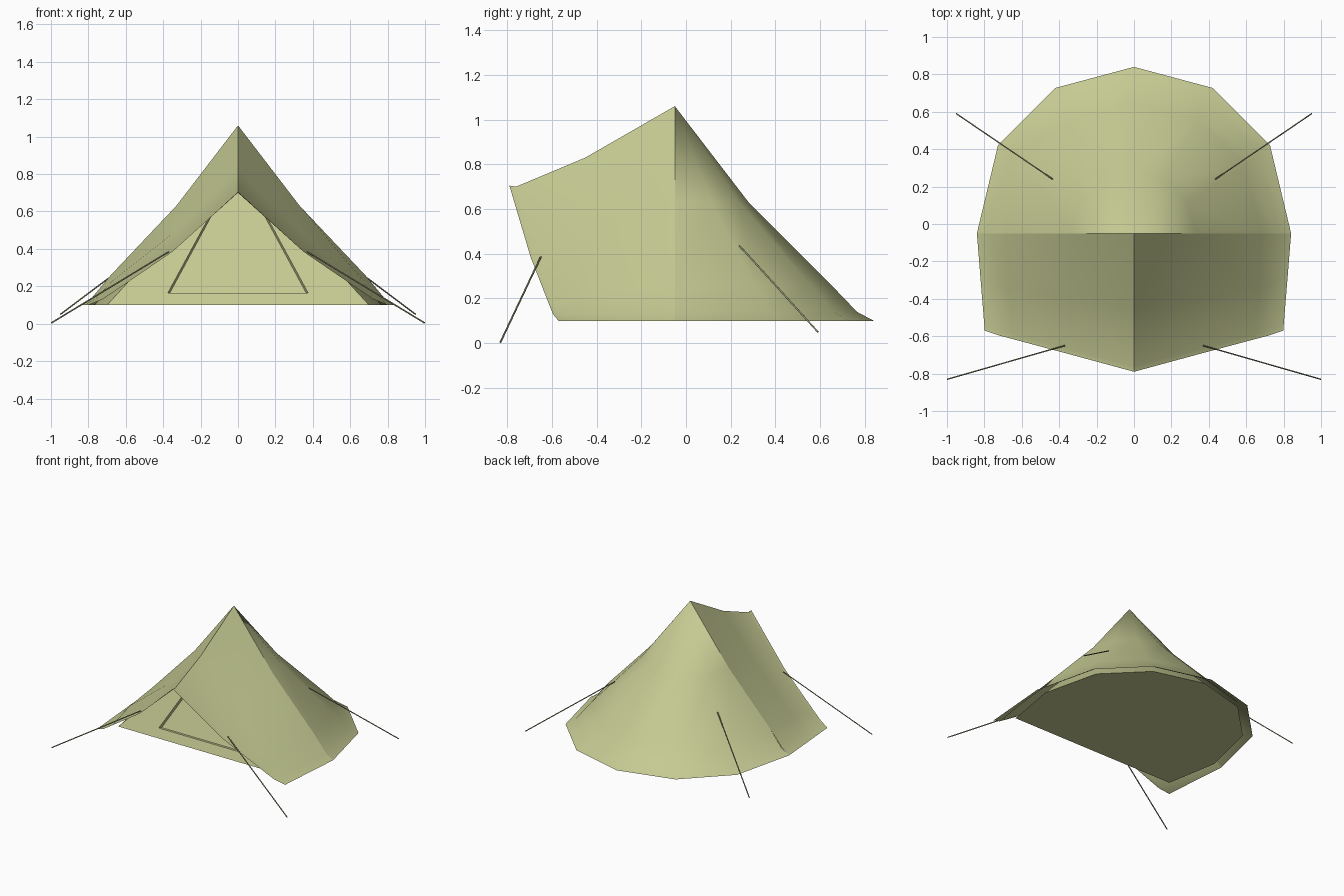
import bpy, bmesh, math
from mathutils import Vector

if "Cube" in bpy.data.objects:
    bpy.data.objects.remove(bpy.data.objects["Cube"])

canvas = bpy.data.materials.new("canvas")
canvas.diffuse_color = (0.56, 0.59, 0.29, 1)
canvas.use_nodes = True
canvas.node_tree.nodes["Principled BSDF"].inputs["Base Color"].default_value = canvas.diffuse_color
rope_mat = bpy.data.materials.new("rope")
rope_mat.diffuse_color = (0.30, 0.31, 0.18, 1)
rope_mat.use_nodes = True
rope_mat.node_tree.nodes["Principled BSDF"].inputs["Base Color"].default_value = rope_mat.diffuse_color


def finish(name, bm, mat=canvas, angle=35):
    me = bpy.data.meshes.new(name)
    bm.to_mesh(me)
    bm.free()
    ob = bpy.data.objects.new(name, me)
    bpy.context.collection.objects.link(ob)
    me.materials.append(mat)
    bpy.ops.object.select_all(action='DESELECT')
    ob.select_set(True)
    bpy.context.view_layer.objects.active = ob
    bpy.ops.object.shade_smooth_by_angle(angle=math.radians(angle))
    return ob


def loft(bm, rows):
    """Bridge rows of points with quads; coincident points are merged."""
    grid = [[bm.verts.new(p) for p in r] for r in rows]
    for a, b in zip(grid, grid[1:]):
        for i in range(len(a) - 1):
            bm.faces.new((a[i], a[i + 1], b[i + 1], b[i]))
    bmesh.ops.remove_doubles(bm, verts=bm.verts[:], dist=0.0005)


def half_ring(cy, r, z, y_end):
    """Seven points round the back; the two ends sit on y_end."""
    pts = []
    for i in range(7):
        a = math.radians(30 * i)
        y = y_end if i in (0, 6) else cy + r * math.sin(a)
        pts.append((r * math.cos(a), y, z))
    return pts


# Rear half-cone of the outer cover
bm = bmesh.new()
loft(bm, [half_ring(0, 0.84, 0.10, -0.05),
          half_ring(-0.01, 0.775, 0.14, -0.05),
          half_ring(-0.03, 0.68, 0.26, -0.05),
          half_ring(-0.05, 0.33, 0.63, -0.05),
          [(0, -0.05, 1.06)] * 7])
finish("rear_cover", bm)

# Front porch cover: half sections from the peak to the front edge, mirrored
sections = [
    [(0, -.05, 1.06), (.33, -.05, .63), (.68, -.05, .26), (.78, -.05, .14), (.84, -.05, .10)],
    [(0, -.45, .83), (.34, -.40, .49), (.67, -.35, .23), (.76, -.32, .135), (.82, -.30, .10)],
    [(0, -.76, .70), (.35, -.67, .385), (.65, -.59, .18), (.725, -.57, .13), (.80, -.545, .10)],
    [(0, -.79, .705), (.35, -.695, .385), (.65, -.615, .18), (.725, -.595, .13), (.80, -.57, .10)],
]
bm = bmesh.new()
loft(bm, [[(-x, y, z) for x, y, z in s[:0:-1]] + s for s in sections])
bmesh.ops.recalc_face_normals(bm, faces=bm.faces[:])
if sum(f.normal.z for f in bm.faces) < 0:
    bmesh.ops.reverse_faces(bm, faces=bm.faces[:])
finish("front_cover", bm, angle=30)

# Inner tent: floor, rear walls and side walls
def wall(x, z):
    """Point on the sloping front wall."""
    return (x, -0.45 + 0.4 * (z - 0.1), z)

peak = wall(0, 1.0)
low = [wall(.70, .1)] + half_ring(0, .77, .10, -.05) + [wall(-.70, .1)]
mid = [wall(.24, .6)] + half_ring(-.05, .29, .60, -.05) + [wall(-.24, .6)]
bm = bmesh.new()
loft(bm, [low, mid, [peak] * 9])
bm.faces.new([bm.verts.new(p) for p in reversed(low)])

# Front wall around the door
l0, l1, r1, r0 = wall(-.70, .1), wall(-.24, .6), wall(.24, .6), wall(.70, .1)
dl, dt, dr = wall(-.375, .165), wall(0, .857), wall(.375, .165)
for f in ((l0, r0, dr, dl), (l0, dl, dt, l1), (r0, r1, dt, dr),
          (l1, dt, peak), (r1, peak, dt)):
    bm.faces.new([bm.verts.new(p) for p in f])
bmesh.ops.remove_doubles(bm, verts=bm.verts[:], dist=0.0005)
finish("inner_tent", bm)

# Recessed door panel
bm = bmesh.new()
face = bm.faces.new([bm.verts.new(p) for p in (dl, dr, dt)])
bm.normal_update()
bmesh.ops.inset_individual(bm, faces=[face], thickness=0.012, depth=-0.02)
finish("door", bm, angle=10)

# Guy ropes
def rope(name, a, b, r=0.004):
    a, b = Vector(a), Vector(b)
    d = b - a
    bm = bmesh.new()
    bmesh.ops.create_cone(bm, cap_ends=True, segments=6, radius1=r, radius2=r, depth=d.length)
    m = d.to_track_quat('Z', 'Y').to_matrix().to_4x4()
    m.translation = (a + b) / 2
    bmesh.ops.transform(bm, matrix=m, verts=bm.verts[:])
    finish(name, bm, rope_mat, 70)

for side, s in (("left", -1), ("right", 1)):
    rope("front_rope_" + side, (s * .998, -.83, .004), (s * .37, -.65, .385))
    rope("rear_rope_" + side, (s * .95, .59, .05), (s * .435, .24, .435))
